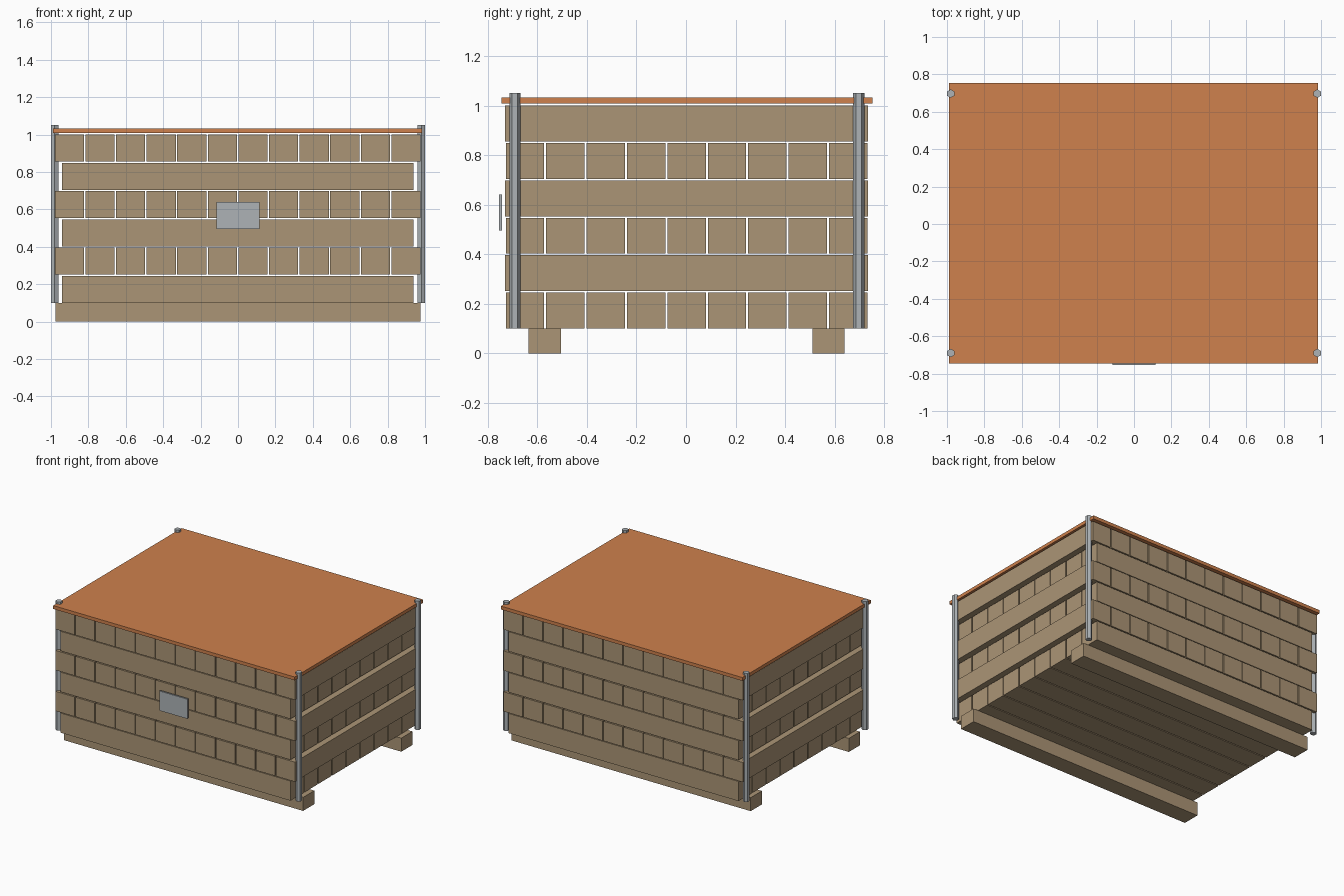
import bpy
import math

old = bpy.data.objects.get("Cube")
if old:
    bpy.data.objects.remove(old, do_unlink=True)


def make_material(name, rgb):
    mat = bpy.data.materials.new(name)
    mat.use_nodes = True
    color = (*rgb, 1.0)
    mat.diffuse_color = color
    mat.node_tree.nodes["Principled BSDF"].inputs["Base Color"].default_value = color
    return mat


wood = make_material("timber brown", (0.41, 0.30, 0.18))
orange = make_material("lid orange", (0.62, 0.22, 0.075))
steel = make_material("steel grey", (0.42, 0.45, 0.47))


def box(name, x, y, z, mat):
    """Box from (min, max) ranges on each axis."""
    bpy.ops.mesh.primitive_cube_add(size=1, location=[sum(r) / 2 for r in (x, y, z)])
    obj = bpy.context.object
    obj.name = name
    obj.scale = [r[1] - r[0] for r in (x, y, z)]
    bpy.ops.object.transform_apply(location=False, rotation=False, scale=True)
    obj.data.materials.append(mat)
    return obj


def spread(low, high, count, width):
    """Evenly spaced (min, max) ranges filling low..high."""
    step = (high - low - width) / (count - 1)
    return [(low + i * step, low + i * step + width) for i in range(count)]


# Two skids under the stack
for side, y in (("front", (-0.635, -0.505)), ("back", (0.51, 0.64))):
    box(side + "_skid", (-0.977, 0.977), y, (0, 0.1), wood)

# Six layers of timbers, alternately lengthwise and crosswise
for layer, z in enumerate(spread(0.1, 1.0, 6, 0.145)):
    if layer % 2 == 0:
        for y in spread(-0.727, 0.732, 9, 0.155):
            box("lengthwise_timber", (-0.942, 0.938), y, z, wood)
    else:
        for x in spread(-0.979, 0.976, 12, 0.156):
            box("crosswise_timber", x, (-0.73, 0.735), z, wood)

# Lid sheet and front plate
box("lid", (-0.988, 0.985), (-0.745, 0.753), (1.008, 1.033), orange)
box("front_plate", (-0.114, 0.114), (-0.755, -0.742), (0.495, 0.64), steel)

# Hexagonal corner rods
for x in (-0.98, 0.98):
    for y in (-0.69, 0.697):
        bpy.ops.mesh.primitive_cylinder_add(
            vertices=6, radius=0.0225, depth=0.95, location=(x, y, 0.575))
        rod = bpy.context.object
        rod.name = "corner_rod"
        rod.data.materials.append(steel)
